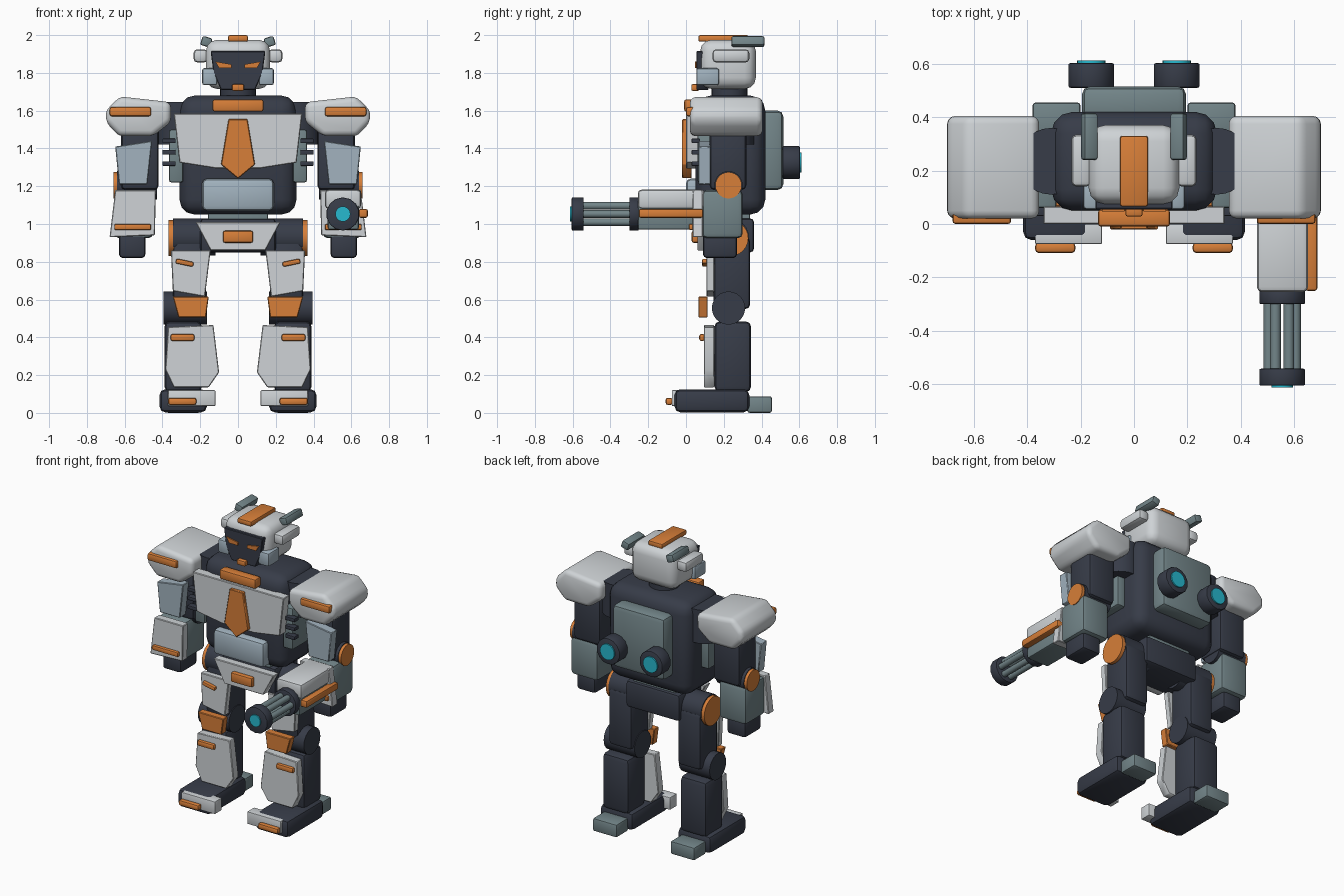
import bpy, bmesh, math
from mathutils import Matrix, Vector

if "Cube" in bpy.data.objects:
    bpy.data.objects.remove(bpy.data.objects["Cube"])


def colour(name, rgb):
    m = bpy.data.materials.new(name)
    m.diffuse_color = (*rgb, 1)
    m.use_nodes = True
    m.node_tree.nodes["Principled BSDF"].inputs["Base Color"].default_value = m.diffuse_color
    return m


LIGHT = colour("light_grey", (0.62, 0.65, 0.67))
DARK = colour("dark_slate", (0.038, 0.045, 0.065))
ORANGE = colour("orange", (0.68, 0.21, 0.04))
TEAL = colour("grey_teal", (0.17, 0.235, 0.25))
BLUE = colour("pale_blue_grey", (0.36, 0.45, 0.52))
CYAN = colour("cyan_glow", (0.02, 0.48, 0.62))


def finish(name, bm, mat, bevel=0.0, seg=2):
    if bevel:
        sharp = [e for e in bm.edges if len(e.link_faces) == 2 and e.calc_face_angle() > 0.6]
        bmesh.ops.bevel(bm, geom=sharp, offset=bevel, segments=seg, profile=0.5,
                        affect='EDGES', clamp_overlap=True)
    bmesh.ops.recalc_face_normals(bm, faces=bm.faces)
    me = bpy.data.meshes.new(name)
    bm.to_mesh(me)
    bm.free()
    me.materials.append(mat)
    me.shade_smooth()
    me.set_sharp_from_angle(angle=math.radians(35))
    ob = bpy.data.objects.new(name, me)
    bpy.context.collection.objects.link(ob)
    return ob


def box(name, x, y, z, mat, bevel=0.012, tilt=0.0, seg=2):
    """Box from (min, max) ranges, optionally tilted about the y axis."""
    bm = bmesh.new()
    bmesh.ops.create_cube(bm, size=1)
    c = Vector([(r[0] + r[1]) / 2 for r in (x, y, z)])
    size = [abs(r[1] - r[0]) for r in (x, y, z)]
    M = Matrix.Translation(c) @ Matrix.Rotation(tilt, 4, 'Y') @ Matrix.Diagonal((*size, 1))
    bmesh.ops.transform(bm, matrix=M, verts=bm.verts)
    return finish(name, bm, mat, bevel, seg)


def plate(name, pts, y, mat, s=1, bevel=0.004, seg=1):
    """Front outline of (x, z) points extruded over a y range."""
    bm = bmesh.new()
    f = bm.faces.new([bm.verts.new((s * px, y[0], pz)) for px, pz in pts])
    ext = bmesh.ops.extrude_face_region(bm, geom=[f])["geom"]
    bmesh.ops.translate(bm, vec=(0, y[1] - y[0], 0),
                        verts=[v for v in ext if isinstance(v, bmesh.types.BMVert)])
    return finish(name, bm, mat, bevel, seg)


def cyl(name, axis, rng, centre, r, mat, n=24, bevel=0.0):
    """Cylinder along an axis; centre gives the other two coordinates in order."""
    bm = bmesh.new()
    bmesh.ops.create_cone(bm, cap_ends=True, segments=n, radius1=r, radius2=r,
                          depth=abs(rng[1] - rng[0]))
    mid = sum(rng) / 2
    rot = {'X': Matrix.Rotation(math.pi / 2, 4, 'Y'),
           'Y': Matrix.Rotation(math.pi / 2, 4, 'X'), 'Z': Matrix.Identity(4)}[axis]
    loc = list(centre)
    loc.insert('XYZ'.index(axis), mid)
    bmesh.ops.transform(bm, matrix=Matrix.Translation(loc) @ rot, verts=bm.verts)
    return finish(name, bm, mat, bevel)


def sym(pts):
    """Close a right-hand outline by mirroring it."""
    return pts + [(-x, z) for x, z in reversed(pts) if x]


# Torso
box("torso", (-0.31, 0.31), (0.05, 0.42), (1.05, 1.68), DARK, 0.08, seg=3)
plate("chest_plate", sym([(0.34, 1.585), (0.31, 1.325), (0.12, 1.295)]), (0.0, 0.065), LIGHT)
plate("chest_wedge", sym([(0.05, 1.555), (0.09, 1.315), (0, 1.24)]), (-0.02, 0.03), ORANGE)
box("collar_bar", (-0.135, 0.135), (-0.01, 0.055), (1.595, 1.66), ORANGE)
box("abdomen_panel", (-0.19, 0.19), (0.0, 0.1), (1.07, 1.24), BLUE, 0.025)
box("waist", (-0.16, 0.16), (0.12, 0.34), (0.98, 1.08), TEAL)
box("backpack", (-0.195, 0.195), (0.38, 0.515), (1.18, 1.6), TEAL, 0.03)

# Pelvis
box("pelvis", (-0.2, 0.2), (0.11, 0.36), (0.85, 1.03), DARK, 0.02)
plate("pelvis_plate", sym([(0.225, 1.01), (0.145, 0.86)]), (0.06, 0.115), LIGHT)
box("pelvis_badge", (-0.08, 0.08), (0.03, 0.07), (0.9, 0.965), ORANGE)

# Head
cyl("neck", 'Z', (1.64, 1.76), (0, 0.23), 0.095, DARK)
box("helmet", (-0.17, 0.17), (0.075, 0.37), (1.715, 1.975), LIGHT, 0.06, seg=3)
plate("face", sym([(0.145, 1.915), (0.13, 1.8), (0.09, 1.71)]), (0.055, 0.12), DARK)
box("crest", (-0.053, 0.053), (0.065, 0.33), (1.965, 2.0), ORANGE, 0.01)
box("chin", (-0.032, 0.032), (0.028, 0.07), (1.705, 1.74), ORANGE, 0.008)

for s, side in ((1, "right"), (-1, "left")):
    def b(name, x, y, z, mat, bevel=0.012, tilt=0.0):
        box(f"{name}_{side}", (s * x[0], s * x[1]), y, z, mat, bevel, s * tilt)

    def p(name, pts, y, mat, bevel=0.004, seg=1):
        plate(f"{name}_{side}", pts, y, mat, s, bevel, seg)

    def cx(name, x, c, r, mat):
        cyl(f"{name}_{side}", 'X', (s * x[0], s * x[1]), c, r, mat)

    # Head details
    p("eye", [(0.035, 1.845), (0.12, 1.86), (0.1, 1.825), (0.035, 1.825)], (0.047, 0.056), ORANGE, 0)
    b("cheek", (0.11, 0.19), (0.055, 0.175), (1.735, 1.825), BLUE)
    b("ear", (0.16, 0.235), (0.14, 0.335), (1.855, 1.925), LIGHT, 0.02)
    b("antenna", (0.14, 0.195), (0.24, 0.415), (1.94, 1.99), TEAL, 0.01, -0.3)

    # Side vents and thrusters
    b("side_vent", (0.29, 0.365), (0.06, 0.28), (1.22, 1.5), TEAL)
    for z in (1.44, 1.38, 1.32):
        b("vent_bar", (0.33, 0.4), (0.03, 0.075), (z - 0.012, z + 0.012), DARK, 0.004)
    cyl(f"thruster_{side}", 'Y', (0.51, 0.603), (s * 0.16, 1.325), 0.088, DARK, 14, 0.008)
    cyl(f"thruster_glow_{side}", 'Y', (0.59, 0.612), (s * 0.16, 1.325), 0.053, CYAN)

    # Shoulder
    cyl(f"shoulder_joint_{side}", 'Z', (1.42, 1.645), (s * 0.31, 0.235), 0.125, DARK)
    p("shoulder_pad", [(0.355, 1.645), (0.625, 1.675), (0.7, 1.6), (0.7, 1.54), (0.63, 1.465),
                       (0.45, 1.465), (0.355, 1.54)], (0.02, 0.405), LIGHT, 0.05, 3)
    b("shoulder_bar", (0.46, 0.68), (0.0, 0.06), (1.57, 1.62), ORANGE)

    # Arm
    b("upper_arm", (0.42, 0.62), (0.125, 0.32), (1.18, 1.54), DARK, 0.025)
    p("upper_arm_plate", [(0.455, 1.44), (0.65, 1.41), (0.63, 1.21), (0.48, 1.21)],
      (0.065, 0.13), BLUE)
    cx("elbow", (0.43, 0.64), (0.225, 1.205), 0.075, DARK)
    cx("elbow_cap", (0.635, 0.66), (0.225, 1.205), 0.07, ORANGE)
    b("forearm", (0.45, 0.655), (0.085, 0.3), (0.925, 1.18), TEAL, 0.025)
    p("forearm_plate", [(0.435, 1.18), (0.65, 1.18), (0.68, 0.93), (0.44, 0.94)],
      (0.035, 0.09), LIGHT)
    b("forearm_bar", (0.46, 0.655), (0.015, 0.045), (0.968, 1.0), ORANGE, 0.008)
    b("fist", (0.49, 0.63), (0.09, 0.27), (0.82, 0.95), DARK, 0.02)

    # Hip and thigh
    cx("hip", (0.12, 0.345), (0.235, 0.93), 0.098, DARK)
    cx("hip_cap", (0.34, 0.367), (0.235, 0.925), 0.095, ORANGE)
    b("thigh", (0.17, 0.345), (0.145, 0.34), (0.55, 0.93), DARK, 0.025)
    p("thigh_plate", [(0.145, 0.86), (0.355, 0.86), (0.345, 0.645), (0.175, 0.615)],
      (0.108, 0.15), LIGHT)
    b("thigh_bar", (0.235, 0.33), (0.085, 0.115), (0.782, 0.808), ORANGE, 0.008, -0.2)

    # Knee and shin
    cx("knee", (0.165, 0.395), (0.225, 0.555), 0.088, DARK)
    p("knee_plate", [(0.155, 0.615), (0.345, 0.615), (0.315, 0.505), (0.17, 0.505)],
      (0.065, 0.115), ORANGE)
    b("shin", (0.19, 0.39), (0.15, 0.345), (0.11, 0.485), DARK, 0.03)
    p("shin_plate", [(0.13, 0.465), (0.37, 0.455), (0.385, 0.23), (0.34, 0.135),
                     (0.155, 0.135), (0.1, 0.215)], (0.095, 0.15), LIGHT)
    b("shin_bar", (0.23, 0.358), (0.07, 0.1), (0.38, 0.418), ORANGE)

    # Foot
    b("foot", (0.165, 0.415), (-0.06, 0.335), (0.003, 0.125), DARK, 0.03)
    b("toe_plate", (0.12, 0.37), (-0.075, 0.0), (0.037, 0.12), LIGHT, 0.004)
    b("toe_bar", (0.22, 0.37), (-0.108, -0.07), (0.042, 0.08), ORANGE)
    b("heel", (0.2, 0.38), (0.325, 0.455), (0.0, 0.088), TEAL)

# Rotary gun on the right forearm
GX, GZ = 0.555, 1.053
box("gun_body", (0.475, 0.64), (-0.255, 0.1), (0.97, 1.12), TEAL)
box("gun_cover", (0.46, 0.652), (-0.255, 0.1), (1.08, 1.182), LIGHT, 0.02)
box("gun_side_bar", (0.64, 0.687), (-0.25, 0.09), (1.033, 1.08), ORANGE, 0.01)
cyl("gun_collar", 'Y', (-0.3, -0.25), (GX, GZ), 0.088, DARK, 14, 0.006)
for i in range(6):
    a = i * math.pi / 3
    cyl("gun_barrel", 'Y', (-0.56, -0.28), (GX + 0.05 * math.cos(a), GZ + 0.05 * math.sin(a)),
        0.02, TEAL, 12)
cyl("gun_muzzle", 'Y', (-0.605, -0.542), (GX, GZ), 0.088, DARK, 14, 0.006)
cyl("gun_glow", 'Y', (-0.613, -0.6), (GX, GZ), 0.04, CYAN)
